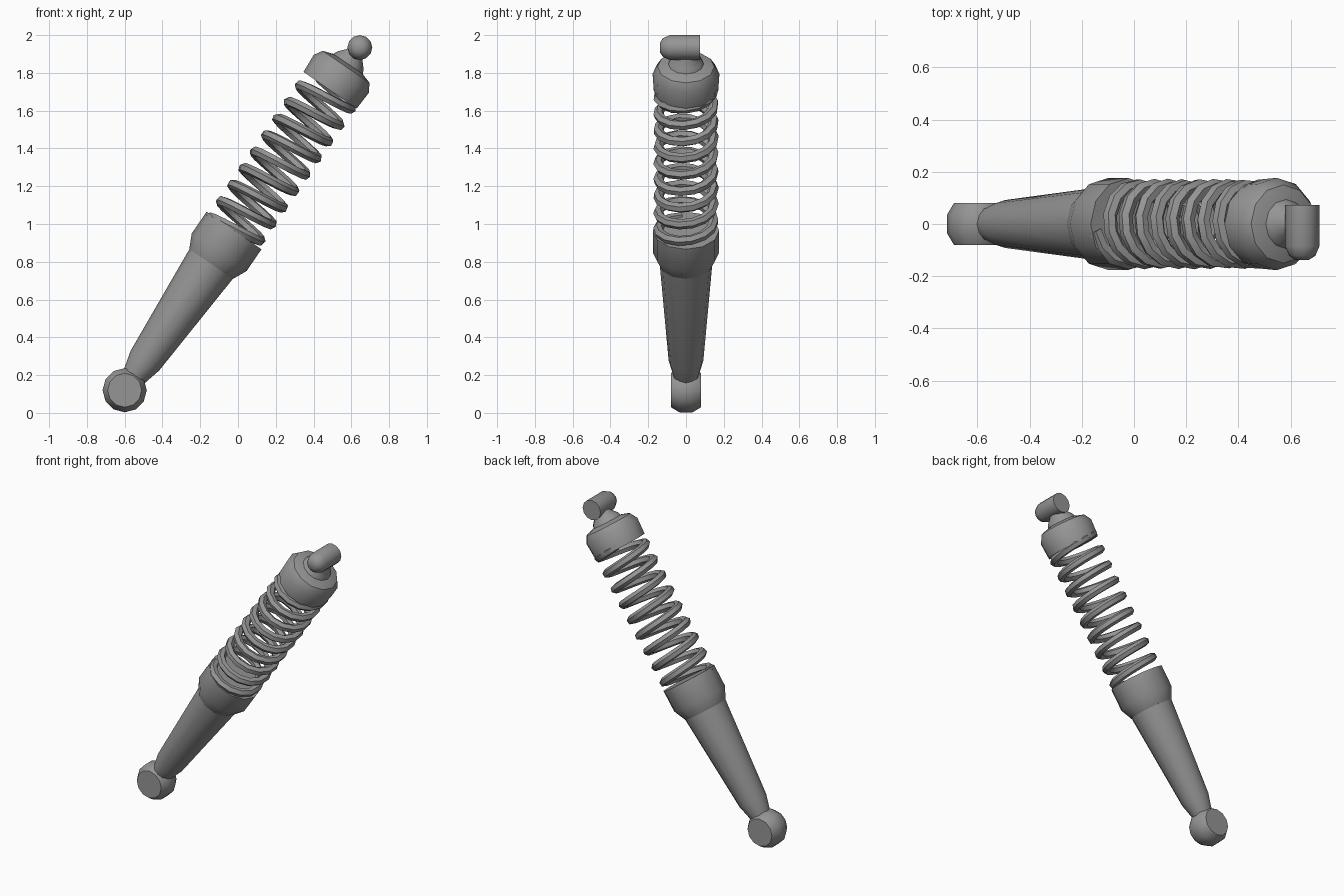
import bpy
import bmesh
from math import sin, cos, pi, radians
from mathutils import Matrix

if "Cube" in bpy.data.objects:
    bpy.data.objects.remove(bpy.data.objects["Cube"])

GREY = (0.3, 0.3, 0.3, 1.0)
metal = bpy.data.materials.new("grey_metal")
metal.use_nodes = True
metal.diffuse_color = GREY
metal.node_tree.nodes["Principled BSDF"].inputs["Base Color"].default_value = GREY

# Leaning axis of the strut, starting at the centre of the lower eye
AXIS = Matrix.Translation((-0.6, 0, 0.12)) @ Matrix.Rotation(radians(34.4), 4, 'Y')
# Cross axis for the eyes: local z becomes world y
ACROSS = Matrix.Rotation(radians(-90), 4, 'X')


def finish(name, mesh, matrix, angle=38):
    """Place a mesh in the scene, colour it and smooth its gentle edges."""
    mesh.transform(matrix)
    mesh.materials.clear()
    mesh.materials.append(metal)
    obj = bpy.data.objects.new(name, mesh)
    bpy.context.collection.objects.link(obj)
    bpy.ops.object.select_all(action='DESELECT')
    obj.select_set(True)
    bpy.context.view_layer.objects.active = obj
    bpy.ops.object.shade_smooth_by_angle(angle=radians(angle))
    return obj


def lathe(name, profile, matrix, sides=12):
    """Turn a (radius, height) profile round z and cap both ends."""
    bm = bmesh.new()
    rings = [[bm.verts.new((r * cos(2 * pi * i / sides), r * sin(2 * pi * i / sides), h))
              for i in range(sides)] for r, h in profile]
    for low, high in zip(rings, rings[1:]):
        for i in range(sides):
            j = (i + 1) % sides
            bm.faces.new((low[i], low[j], high[j], high[i]))
    bm.faces.new(rings[0][::-1])
    bm.faces.new(rings[-1])
    mesh = bpy.data.meshes.new(name)
    bm.to_mesh(mesh)
    bm.free()
    return finish(name, mesh, matrix)


def coil(name, radius, wire, pitch, start, end, phase_height, steps=14):
    """Sweep a round wire along a helix."""
    curve = bpy.data.curves.new(name, 'CURVE')
    curve.dimensions = '3D'
    curve.bevel_depth = wire
    curve.bevel_resolution = 1
    curve.use_fill_caps = True
    count = int((end - start) / pitch * steps)
    spline = curve.splines.new('POLY')
    spline.points.add(count)
    for i, point in enumerate(spline.points):
        h = start + (end - start) * i / count
        a = 2 * pi * (h - phase_height) / pitch
        point.co = (radius * cos(a), radius * sin(a), h, 1)
    temp = bpy.data.objects.new(name + "_path", curve)
    bpy.context.collection.objects.link(temp)
    graph = bpy.context.evaluated_depsgraph_get()
    mesh = bpy.data.meshes.new_from_object(temp.evaluated_get(graph))
    bpy.data.objects.remove(temp)
    return finish(name, mesh, AXIS)


# Lower mounting eye, a short barrel lying along y
lathe("lower_eye", [(0.09, -0.08), (0.117, -0.035), (0.117, 0.035), (0.09, 0.08)],
      Matrix.Translation((-0.6, 0, 0.12)) @ ACROSS)

# Tapered damper tube
lathe("damper_tube", [(0.055, 0.04), (0.07, 0.105), (0.092, 0.19), (0.14, 0.82)], AXIS)

# Lower spring seat
lathe("lower_spring_seat", [(0.14, 0.81), (0.176, 0.885), (0.176, 1.025)], AXIS)

# Coil spring with an empty middle
coil("coil_spring", 0.147, 0.027, 0.106, 1.01, 1.945, 1.06)

# Upper spring cap, domed at the top
lathe("upper_spring_cap", [(0.171, 1.925), (0.177, 2.03), (0.15, 2.075), (0.09, 2.095)], AXIS)

# Neck between the cap and the upper eye
lathe("upper_neck", [(0.1, 2.08), (0.085, 2.115), (0.05, 2.155), (0.045, 2.2)], AXIS)

# Upper mounting pin along y, rounded at the front and flat at the back
lathe("upper_eye", [(0.025, -0.138), (0.05, -0.122), (0.066, -0.085), (0.066, 0.073)],
      Matrix.Translation((0.645, 0, 1.934)) @ ACROSS)
